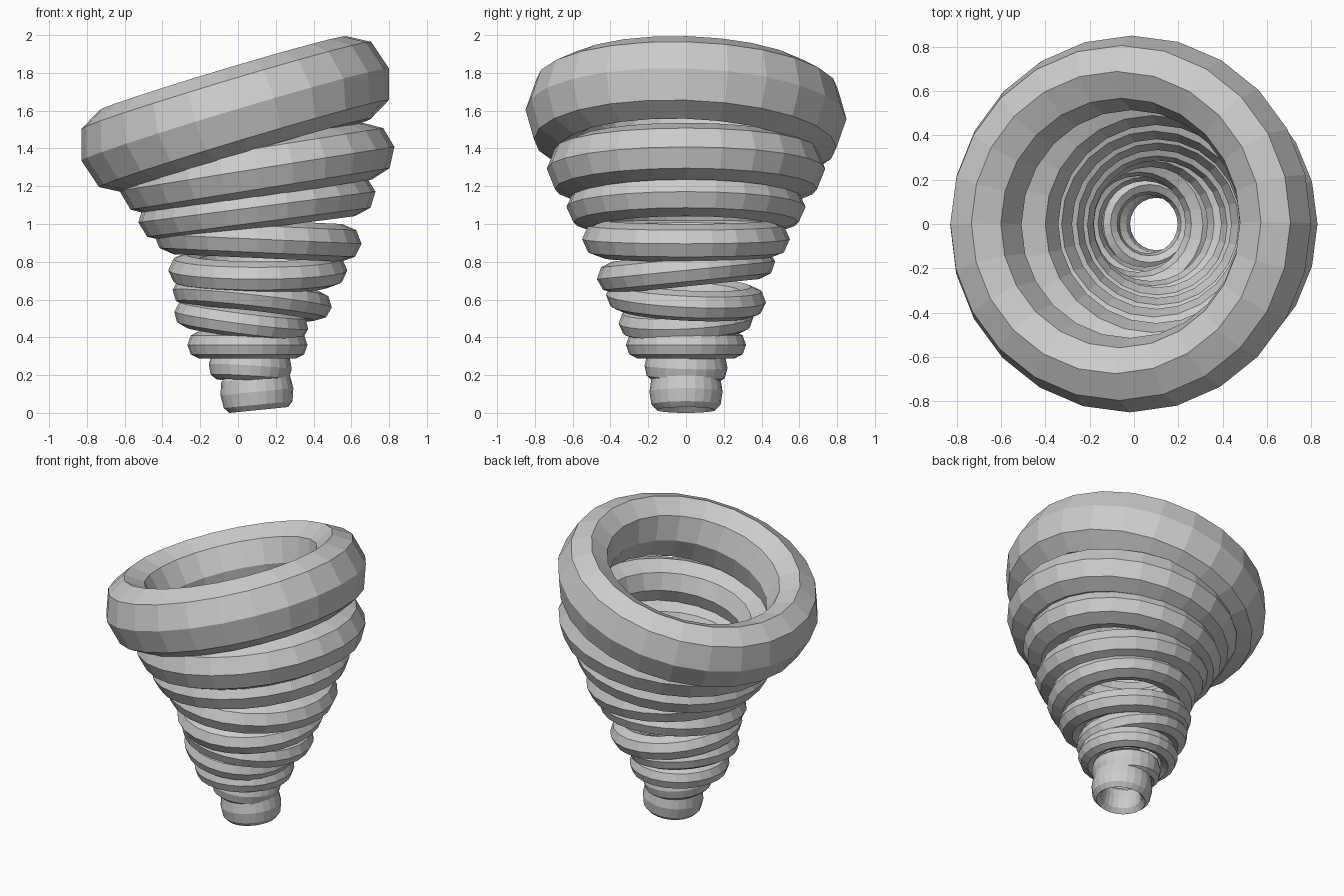
import bpy, bmesh, math
from mathutils import Vector, Matrix

if "Cube" in bpy.data.objects:
    bpy.data.objects.remove(bpy.data.objects["Cube"])

MAJOR, MINOR = 24, 8


def ring(name, cx, cz, outer, width, half_h, slope_x, slope_y):
    """Flat-faced torus with an oval eight-sided section, tilted by its slopes."""
    bm = bmesh.new()
    mid = outer - width
    rot = Vector((0, 0, 1)).rotation_difference(Vector((-slope_x, -slope_y, 1)))
    grid = []
    for i in range(MAJOR):
        a = 2 * math.pi * i / MAJOR
        row = []
        for j in range(MINOR):
            b = 2 * math.pi * j / MINOR
            r = mid + width * math.cos(b)
            row.append(bm.verts.new((r * math.cos(a), r * math.sin(a), half_h * math.sin(b))))
        grid.append(row)
    for i in range(MAJOR):
        p, q = grid[i], grid[(i + 1) % MAJOR]
        for j in range(MINOR):
            k = (j + 1) % MINOR
            bm.faces.new((p[j], q[j], q[k], p[k]))
    bm.transform(Matrix.Translation((cx, 0, cz)) @ rot.to_matrix().to_4x4())
    me = bpy.data.meshes.new(name)
    bm.to_mesh(me)
    bm.free()
    bpy.context.collection.objects.link(bpy.data.objects.new(name, me))


# Funnel rings, bottom to top:
# centre x, centre z, outer radius, half width, half height, slope x, slope y
rings = [
    (0.10, 0.112, 0.194, 0.038, 0.097, 0.10, 0.0),
    (0.065, 0.245, 0.22, 0.044, 0.077, -0.06, -0.03),
    (0.05, 0.36, 0.318, 0.062, 0.072, 0.0, 0.0),
    (0.017, 0.49, 0.357, 0.07, 0.075, -0.13, 0.05),
    (0.075, 0.605, 0.424, 0.083, 0.08, -0.11, -0.05),
    (0.105, 0.755, 0.474, 0.093, 0.085, 0.0, 0.10),
    (0.105, 0.92, 0.55, 0.108, 0.10, -0.045, 0.0),
    (0.10, 1.09, 0.633, 0.125, 0.115, 0.13, 0.0),
    (0.10, 1.292, 0.737, 0.145, 0.152, 0.16, 0.0),
    (-0.015, 1.58, 0.85, 0.168, 0.228, 0.30, -0.03),
]
for n, r in enumerate(rings, 1):
    ring(f"funnel_ring_{n:02d}", *r)
